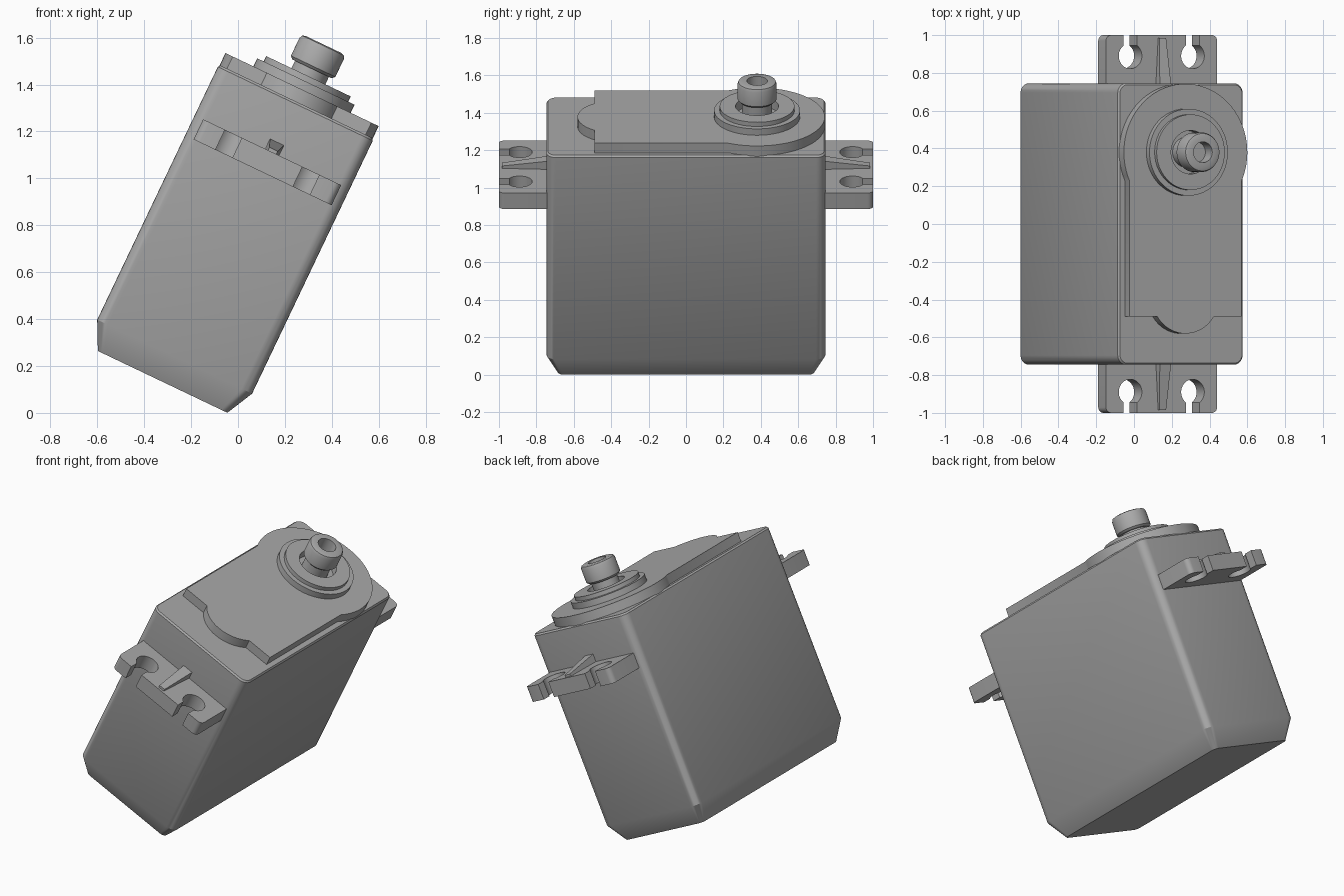
import bpy, bmesh, math

cube = bpy.data.objects.get("Cube")
if cube:
    bpy.data.objects.remove(cube, do_unlink=True)

TILT = math.radians(25.5)   # the whole unit leans sideways
MID = -0.347                # middle of the case before tilting
SHAFT_Y = 0.38

grey = bpy.data.materials.new("mid_grey")
grey.use_nodes = True
COLOUR = (0.4, 0.4, 0.4, 1)
grey.diffuse_color = COLOUR
grey.node_tree.nodes["Principled BSDF"].inputs["Base Color"].default_value = COLOUR


def arc(cx, cy, r, start, end, n):
    angles = [math.radians(start + (end - start) * i / n) for i in range(n + 1)]
    return [(cx + r * math.cos(a), cy + r * math.sin(a)) for a in angles]


def rounded_rect(hx, hy, r):
    pts = []
    for sx, sy, a in ((1, 1, 0), (-1, 1, 90), (-1, -1, 180), (1, -1, 270)):
        pts += arc(sx * (hx - r), sy * (hy - r), r, a, a + 90, 6)
    return pts


def mirrored(half):
    """Close a half outline over the middle line."""
    return half + [(-x, y) for x, y in reversed(half)]


def loft(name, rings, smooth=30):
    """Skin a stack of (outline, height) rings and cap both ends."""
    bm = bmesh.new()
    loops = [[bm.verts.new((x, y, z)) for x, y in pts] for pts, z in rings]
    bm.faces.new(loops[0][::-1])
    bm.faces.new(loops[-1])
    for low, high in zip(loops, loops[1:]):
        for i in range(len(low)):
            j = (i + 1) % len(low)
            bm.faces.new((low[i], low[j], high[j], high[i]))
    bmesh.ops.recalc_face_normals(bm, faces=bm.faces)
    mesh = bpy.data.meshes.new(name)
    bm.to_mesh(mesh)
    bm.free()
    mesh.materials.append(grey)
    obj = bpy.data.objects.new(name, mesh)
    bpy.context.collection.objects.link(obj)
    obj.rotation_euler = (0, TILT, 0)
    obj.location = (MID * math.cos(TILT), 0, -MID * math.sin(TILT))
    bpy.ops.object.select_all(action="DESELECT")
    obj.select_set(True)
    bpy.context.view_layer.objects.active = obj
    bpy.ops.object.shade_smooth_by_angle(angle=math.radians(smooth))
    return obj


def turned(name, profile):
    """Round part on the shaft axis from (radius, height) points."""
    return loft(name, [(arc(0, SHAFT_Y, r, 0, 352.5, 47), z) for r, z in profile])


# Case with chamfered bottom and rounded upright edges
HX, HY = 0.366, 0.745
loft("case", [
    (rounded_rect(HX - 0.06, HY - 0.06, 0.03), -0.019),
    (rounded_rect(HX, HY, 0.05), 0.10),
    (rounded_rect(HX, HY, 0.05), 1.295),
    (rounded_rect(HX - 0.008, HY - 0.008, 0.045), 1.305)])

# Raised lid: disc around the shaft, straight sides, rounded tab at the front
side, r = 0.328, 0.362
join = math.degrees(math.acos(side / r))
half = (arc(0, SHAFT_Y, r, 90, -join, 24)[1:] + [(side, -0.49)]
        + arc(0, -0.382, 0.198, -33, -90, 10)[:-1])
lid = mirrored(half)
loft("lid", [(lid, 1.30), (lid, 1.362)])

# Stepped collar with a recess for the shaft
turned("collar", [(0.23, 1.35), (0.23, 1.40), (0.20, 1.40), (0.20, 1.425),
                  (0.115, 1.425), (0.115, 1.37)])

# Output shaft with a rounded, bored head
turned("output_shaft", [(0.08, 1.36), (0.08, 1.46), (0.093, 1.46), (0.105, 1.472),
                        (0.105, 1.555), (0.099, 1.57), (0.085, 1.575),
                        (0.055, 1.575), (0.055, 1.49)])

# Mounting ears with keyhole slots, and a tapering rib on each
HOLE_X, HOLE_Y, HOLE_R, SLOT = 0.183, 0.89, 0.068, 0.04
gap = math.degrees(math.asin(SLOT / HOLE_R))
ear = mirrored([(0.326, 0.70)] + arc(0.296, 0.97, 0.03, 0, 90, 5)
               + [(HOLE_X + SLOT, 1.0)]
               + arc(HOLE_X, HOLE_Y, HOLE_R, 90 - gap, gap - 270, 24)
               + [(HOLE_X - SLOT, 1.0)])
rib = mirrored([(0.035, 0.70), (0.02, 0.985)])
for name, s in (("back", 1), ("front", -1)):
    outline = [(x, s * y) for x, y in ear]
    loft(name + "_ear", [(outline, 0.971), (outline, 1.066)])
    foot = [(x, s * y) for x, y in rib]
    obj = loft(name + "_rib", [(foot, 1.05), (foot, 1.12)])
    for v in obj.data.vertices:
        if v.co.z > 1.1 and abs(v.co.y) > 0.9:
            v.co.z = 1.08
